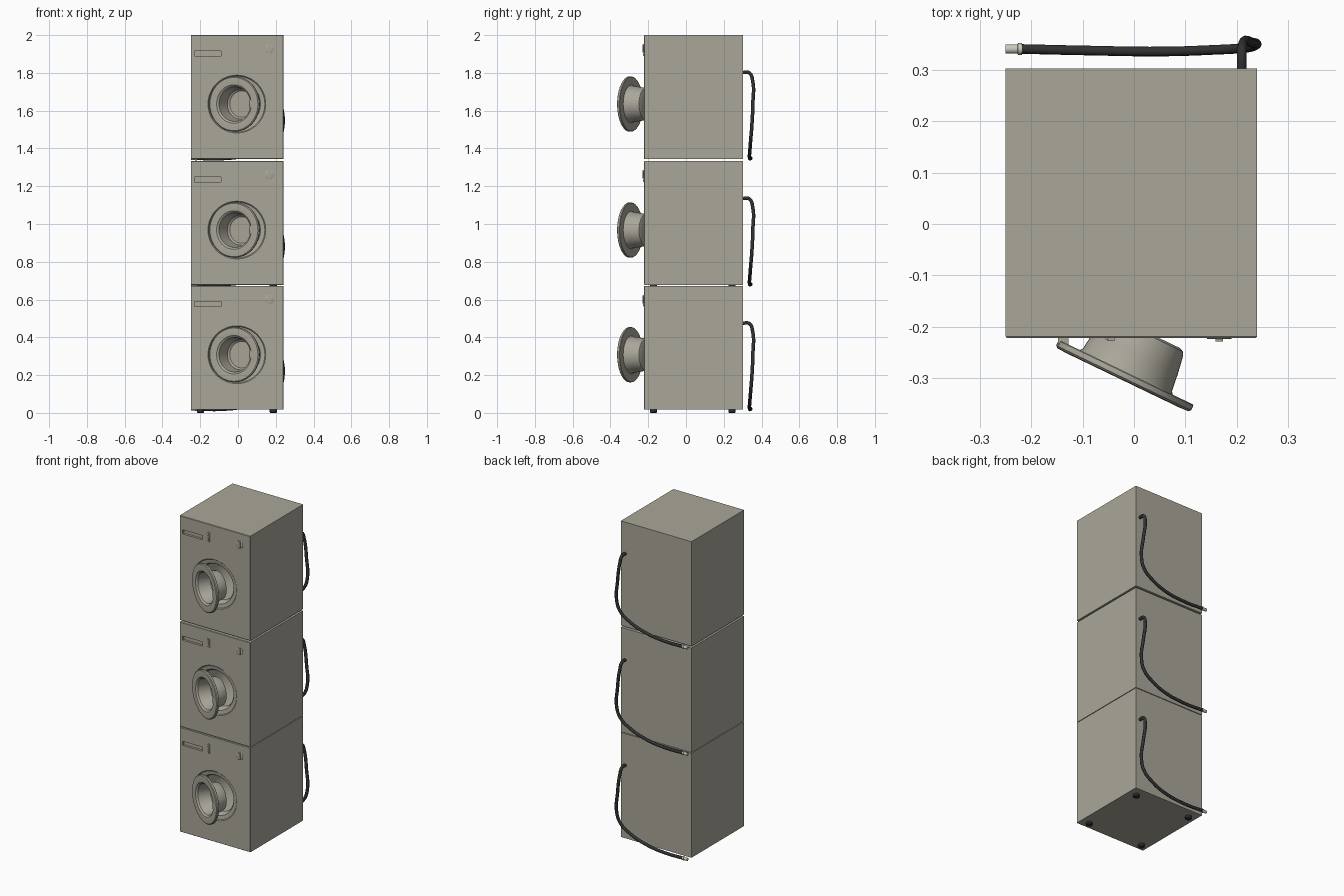
import bpy, bmesh, math
from mathutils import Matrix, Vector

if "Cube" in bpy.data.objects:
    bpy.data.objects.remove(bpy.data.objects["Cube"])


def material(name, rgb):
    m = bpy.data.materials.new(name)
    m.diffuse_color = (*rgb, 1)
    m.use_nodes = True
    m.node_tree.nodes["Principled BSDF"].inputs["Base Color"].default_value = m.diffuse_color
    return m


GREY = material("warm_grey", (0.40, 0.38, 0.32))
DARK = material("black_rubber", (0.03, 0.031, 0.031))
PALE = material("pale_plastic", (0.60, 0.58, 0.51))

OFFSETS = (0.0, 0.66, 1.327)      # base height of each stacked machine
DOOR_Z = 0.308
parts = []


def select(ob):
    bpy.ops.object.select_all(action='DESELECT')
    ob.select_set(True)
    bpy.context.view_layer.objects.active = ob


def finish(name, bm, mat, smooth=None):
    me = bpy.data.meshes.new(name)
    bm.to_mesh(me)
    bm.free()
    ob = bpy.data.objects.new(name, me)
    bpy.context.collection.objects.link(ob)
    me.materials.append(mat)
    if smooth:
        select(ob)
        bpy.ops.object.shade_smooth_by_angle(angle=math.radians(smooth))
    parts.append(ob)
    return ob


def box_mesh(lo, hi):
    bm = bmesh.new()
    lo, hi = Vector(lo), Vector(hi)
    bmesh.ops.create_cube(bm, size=1, matrix=Matrix.Translation((lo + hi) / 2)
                          @ Matrix.Diagonal((*(hi - lo), 1)))
    return bm


def lathe(name, profile, matrix, mat, flip=False, steps=48):
    bm = bmesh.new()
    vs = [bm.verts.new((r, 0, h)) for r, h in profile]
    es = [bm.edges.new(p) for p in zip(vs, vs[1:])]
    bmesh.ops.spin(bm, geom=vs + es, cent=(0, 0, 0), axis=(0, 0, 1),
                   angle=2 * math.pi, steps=steps)
    bmesh.ops.remove_doubles(bm, verts=bm.verts, dist=1e-5)
    bmesh.ops.recalc_face_normals(bm, faces=bm.faces)
    if flip:
        bmesh.ops.reverse_faces(bm, faces=bm.faces)
    bm.transform(matrix)
    return finish(name, bm, mat, 35)


def cut(target, cutter):
    parts.remove(cutter)
    cutter.hide_render = True
    mod = target.modifiers.new("cut", 'BOOLEAN')
    mod.object, mod.operation, mod.solver = cutter, 'DIFFERENCE', 'EXACT'
    select(target)
    bpy.ops.object.modifier_apply(modifier=mod.name)
    bpy.data.objects.remove(cutter)


INWARD = Matrix.Rotation(-math.pi / 2, 4, 'X')    # local z points to +y

# cabinet with a slightly raised front plate
bm = box_mesh((-0.25, -0.219, 0.017), (0.24, 0.303, 0.673))
front = min(bm.faces, key=lambda f: f.calc_center_median().y)
bmesh.ops.inset_region(bm, faces=[front], thickness=0.003, depth=0.003)
cabinet = finish("cabinet", bm, GREY)

# drum opening and drawer grip cut into the front
hole = Matrix.Translation((-0.006, -0.24, DOOR_Z)) @ INWARD
cut(cabinet, lathe("hole_cutter", [(0, 0), (0.153, 0), (0.153, 0.36), (0, 0.36)], hole, GREY))
cut(cabinet, finish("grip_cutter", box_mesh((-0.23, -0.24, 0.563), (-0.09, -0.208, 0.589)), GREY))

# stepped rim, gasket and drum behind the door
lathe("drum", [(0.153, 0), (0.148, 0.006), (0.125, 0.010), (0.117, 0.02), (0.112, 0.05),
               (0.118, 0.06), (0.15, 0.07), (0.15, 0.33), (0, 0.33)],
      Matrix.Translation((-0.006, -0.222, DOOR_Z)) @ INWARD, GREY, flip=True)

# half-open door: round frame with a deep bowl
door_pose = (Matrix.Translation((-0.015, -0.289, DOOR_Z))
             @ Matrix.Rotation(math.radians(-25.7), 4, 'Z') @ INWARD)
lathe("door", [(0, 0.08), (0.07, 0.08), (0.08, 0.07), (0.092, -0.006), (0.102, -0.015),
               (0.122, -0.017), (0.141, -0.016), (0.146, -0.012), (0.146, -0.002),
               (0.144, 0), (0.100, 0), (0.096, 0.006), (0.092, 0.04), (0.086, 0.076),
               (0.082, 0.084), (0.074, 0.088), (0, 0.088)], door_pose, GREY)

# finger grip on the door frame, and the hinge
bm = bmesh.new()
bmesh.ops.create_uvsphere(bm, u_segments=16, v_segments=8, radius=1,
                          matrix=door_pose @ Matrix.Translation((0.1, 0, -0.008))
                          @ Matrix.Diagonal((0.015, 0.03, 0.008, 1)))
finish("door_grip", bm, GREY, 40)
finish("hinge", box_mesh((-0.148, -0.236, DOOR_Z - 0.035), (-0.128, -0.216, DOOR_Z + 0.035)), GREY)

# button column
for i in range(4):
    z = 0.566 + i * 0.015
    finish("button", box_mesh((-0.052, -0.228, z), (-0.038, -0.220, z + 0.008)), GREY)
finish("button_strip", box_mesh((-0.056, -0.225, 0.562), (-0.050, -0.220, 0.622)), GREY)

# selector knob with grip bar
lathe("knob", [(0.024, 0.004), (0.024, 0.001), (0.022, 0), (0, 0)],
      Matrix.Translation((0.166, -0.2245, 0.601)) @ INWARD, GREY, steps=32)
finish("knob_bar", box_mesh((0.159, -0.229, 0.580), (0.173, -0.220, 0.622)), GREY)

# raised rear panel with a tab at the top
outline = [(0.19, 0.062), (0.19, 0.505), (0.17, 0.525), (0.122, 0.525), (0.1, 0.598),
           (-0.045, 0.598), (-0.068, 0.525), (-0.177, 0.525), (-0.197, 0.505), (-0.197, 0.062)]
bm = bmesh.new()
f = bm.faces.new([bm.verts.new((x, 0.302, z)) for x, z in outline])
f.normal_update()
if f.normal.y < 0:
    f.normal_flip()
bmesh.ops.inset_region(bm, faces=[f], thickness=0.021, depth=0.022)
rim = [e for e in bm.edges if all(v.co.y > 0.31 for v in e.verts)]
bmesh.ops.bevel(bm, geom=rim, offset=0.006, segments=3, affect='EDGES', profile=0.5)
finish("rear_panel", bm, GREY, 40)

# drain hose
path = [(0.21, 0.298, 0.475), (0.21, 0.335, 0.473), (0.213, 0.353, 0.43), (0.228, 0.354, 0.31),
        (0.238, 0.349, 0.20), (0.215, 0.343, 0.125), (0.15, 0.339, 0.075), (0.05, 0.336, 0.037),
        (-0.09, 0.338, 0.019), (-0.222, 0.341, 0.021)]
cu = bpy.data.curves.new("drain_hose", 'CURVE')
cu.dimensions = '3D'
cu.bevel_depth, cu.bevel_resolution = 0.0095, 3
cu.resolution_u, cu.use_fill_caps = 8, True
sp = cu.splines.new('BEZIER')
sp.bezier_points.add(len(path) - 1)
for p, co in zip(sp.bezier_points, path):
    p.co = co
    p.handle_left_type = p.handle_right_type = 'AUTO'
hose = bpy.data.objects.new("drain_hose", cu)
bpy.context.collection.objects.link(hose)
cu.materials.append(DARK)
select(hose)
bpy.ops.object.convert(target='MESH')
hose = bpy.context.view_layer.objects.active
bpy.ops.object.shade_smooth_by_angle(angle=math.radians(40))
parts.append(hose)

# hose end fitting
lathe("hose_fitting", [(0, 0), (0.0115, 0), (0.0115, 0.008), (0.009, 0.009), (0.009, 0.032), (0, 0.032)],
      Matrix.Translation((-0.218, 0.341, 0.021)) @ Matrix.Rotation(-math.pi / 2, 4, 'Y'), PALE, steps=20)

# stack two more machines from the same meshes
for n, off in enumerate(OFFSETS[1:], 2):
    for src in parts:
        ob = src.copy()
        ob.name = f"{src.name}_machine_{n}"
        ob.location.z += off
        bpy.context.collection.objects.link(ob)

# feet under the bottom machine and in the lower gap
for off in OFFSETS[:2]:
    for x in (-0.199, 0.187):
        for y in (-0.172, 0.244):
            lathe("foot", [(0, 0), (0.016, 0), (0.019, 0.004), (0.019, 0.018), (0, 0.018)],
                  Matrix.Translation((x, y, off)), DARK, steps=16)
